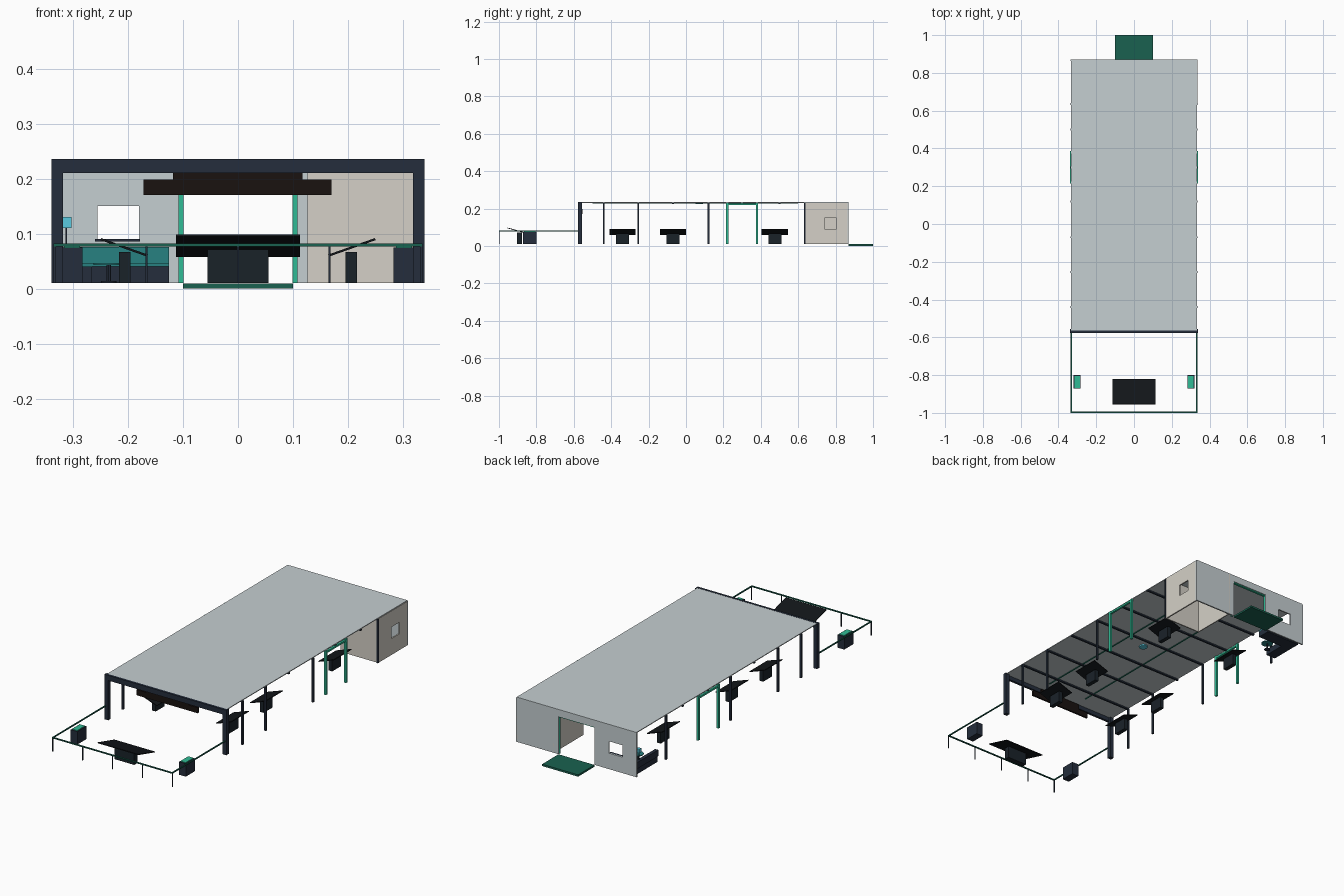
import bpy, math
from mathutils import Matrix, Vector

if "Cube" in bpy.data.objects:
    bpy.data.objects.remove(bpy.data.objects["Cube"])

def mat(name, r, g, b):
    m = bpy.data.materials.new(name)
    m.diffuse_color = (r, g, b, 1)
    m.use_nodes = True
    m.node_tree.nodes["Principled BSDF"].inputs["Base Color"].default_value = m.diffuse_color
    return m

NAVY = mat("navy", 0.018, 0.027, 0.045)
BLACK = mat("black", 0.006, 0.008, 0.010)
CASE = mat("casing", 0.010, 0.016, 0.022)
GREEN = mat("green", 0.03, 0.50, 0.30)
DKGREEN = mat("dark_green", 0.01, 0.12, 0.08)
ROOF = mat("pale_grey", 0.56, 0.62, 0.64)
BEIGE = mat("beige", 0.66, 0.63, 0.57)
TEAL = mat("teal", 0.02, 0.22, 0.22)
BROWN = mat("brown", 0.010, 0.006, 0.005)
CYAN = mat("cyan", 0.10, 0.60, 0.75)

def box(name, x, y, z, m, tilt=None):
    """Box from (min, max) ranges; tilt = (angle, axis) about its centre."""
    lo, hi = zip(x, y, z)
    c = [(a + b) / 2 for a, b in zip(lo, hi)]
    h = [(b - a) / 2 for a, b in zip(lo, hi)]
    v = [Vector((sx * h[0], sy * h[1], sz * h[2]))
         for sx in (-1, 1) for sy in (-1, 1) for sz in (-1, 1)]
    if tilt:
        v = [Matrix.Rotation(tilt[0], 3, tilt[1]) @ p for p in v]
    f = [(0, 1, 3, 2), (4, 6, 7, 5), (0, 4, 5, 1), (2, 3, 7, 6), (0, 2, 6, 4), (1, 5, 7, 3)]
    me = bpy.data.meshes.new(name)
    me.from_pydata(v, [], f)
    me.materials.append(m)
    o = bpy.data.objects.new(name, me)
    o.location = c
    bpy.context.collection.objects.link(o)
    return o

def pair(name, x, y, z, m, angle=0):
    """Same box on the right and mirrored on the left."""
    box("right_" + name, x, y, z, m, (-angle, 'Y'))
    box("left_" + name, (-x[1], -x[0]), y, z, m, (angle, 'Y'))

def disc(name, r, depth, loc, m, n=20):
    bpy.ops.mesh.primitive_cylinder_add(vertices=n, radius=r, depth=depth, location=loc)
    o = bpy.context.object
    o.name = name
    o.data.materials.append(m)
    bpy.ops.object.shade_smooth_by_angle()

F, T = 0.01, 0.235          # floor and roof heights
W, FR, BK = 0.335, -0.57, 0.87

# roof, ceiling beams and light strips
box("roof", (-.333, .333), (FR, BK), (.231, T), ROOF)
for i, y in enumerate((-.44, -.255, -.07, .12, .30, .50)):
    box(f"roof_beam_{i}", (-W, W), (y - .005, y + .005), (.224, .231), NAVY)
pair("light_strip", (.11, .116), (-.5, .6), (.228, .231), DKGREEN)
disc("ceiling_lamp", .02, .006, (0, .07, .227), CYAN)

# front portal and hanging boards
pair("portal_column", (.318, .339), (-.577, -.557), (F, T), NAVY)
box("portal_lintel", (-.339, .339), (-.577, -.565), (.21, T + .001), NAVY)
box("wide_sign_board", (-.172, .170), (-.562, -.553), (.17, .198), BROWN)
box("narrow_sign_board", (-.118, .117), (-.562, -.555), (.198, .225), BROWN)

# side columns
for i, y in enumerate((-.44, -.255, .12, .635)):
    pair(f"side_column_{i}", (.328, .337), (y - .005, y + .005), (F, .231), NAVY)

# green side door frames
for y in (.22, .38):
    pair("door_post", (.329, .339), (y - .006, y + .006), (F, .231), GREEN)
pair("door_header", (.329, .339), (.22, .38), (.218, .227), GREEN)

# back wall with doorway and window
Y = (.863, BK)
box("back_wall_right", (.1, W), Y, (F, .231), ROOF)
box("back_wall_over_door", (-.1, .1), Y, (.20, .231), ROOF)
box("back_wall_mid", (-.18, -.1), Y, (F, .231), ROOF)
box("back_wall_left", (-W, -.255), Y, (F, .231), ROOF)
box("back_wall_below_window", (-.255, -.18), Y, (F, .09), ROOF)
box("back_wall_above_window", (-.255, -.18), Y, (.15, .231), ROOF)
box("window_sill", (-.26, -.178), (.853, .863), (.086, .09), NAVY)
pair("back_door_jamb", (.099, .108), (.855, .866), (F, .205), GREEN)
box("back_door_header", (-.108, .108), (.855, .866), (.195, .205), GREEN)
box("back_step", (-.1, .1), (BK, 1.0), (0, .0095), DKGREEN)

# enclosed back room
X = (.328, W)
box("room_side_front", X, (.635, .74), (F, .231), BEIGE)
box("room_side_rear", X, (.805, BK), (F, .231), BEIGE)
box("room_side_low", X, (.74, .805), (F, .092), BEIGE)
box("room_side_high", X, (.74, .805), (.15, .231), BEIGE)
box("room_front_wall", (.128, W), (.635, .641), (F, .231), BEIGE)
box("room_inner_wall", (.126, .131), (.635, BK), (F, .231), BEIGE)

# tilted display desks along both sides
slope = math.atan2(.03, .085)
for i, y in enumerate((-.34, -.07, .475)):
    pair(f"desk_top_{i}", (.162, .252), (y - .07, y + .07), (.073, .077), BLACK, slope)
    pair(f"desk_base_{i}", (.195, .216), (y - .035, y + .035), (F, .067), CASE)

# forecourt desk
box("front_desk_top", (-.113, .113), (-.957, -.819), (.076, .080), BLACK,
    (-math.atan2(.036, .13), 'X'))
box("front_desk_base", (-.055, .055), (-.903, -.877), (F, .071), CASE)

# forecourt cabinets
pair("cabinet", (.283, .320), (-.872, -.80), (F, .075), NAVY)
pair("cabinet_top", (.287, .316), (-.867, -.805), (.075, .078), GREEN)

# forecourt railing
for i in range(5):
    x = -.333 + i * .1665
    box(f"rail_post_{i}", (x - .002, x + .002), (-.998, -.994), (F, .078), NAVY)
box("front_rail", (-W, W), (-1.0, -.993), (.077, .082), DKGREEN)
pair("side_rail", (.329, W), (-.993, -.577), (.077, .082), DKGREEN)

# corner sofa
box("sofa_base", (-.317, -.125), (.79, .855), (F, .04), NAVY)
box("sofa_seat", (-.283, -.125), (.785, .84), (.04, .046), TEAL)
box("sofa_back", (-.317, -.125), (.838, .86), (.04, .076), TEAL)
box("sofa_side_base", (-.317, -.265), (.68, .79), (F, .04), NAVY)
box("sofa_side_back", (-.322, -.305), (.68, .86), (.04, .072), NAVY)

# small round table
disc("table_foot", .014, .004, (-.235, .72, .012), NAVY)
disc("table_pole", .004, .033, (-.235, .72, .028), NAVY, 8)
disc("table_top", .028, .004, (-.235, .72, .045), TEAL)

# lamp beside the sofa
box("lamp_pole", (-.314, -.311), (.818, .821), (.07, .112), NAVY)
box("lamp_shade", (-.319, -.303), (.811, .828), (.11, .13), CYAN)
